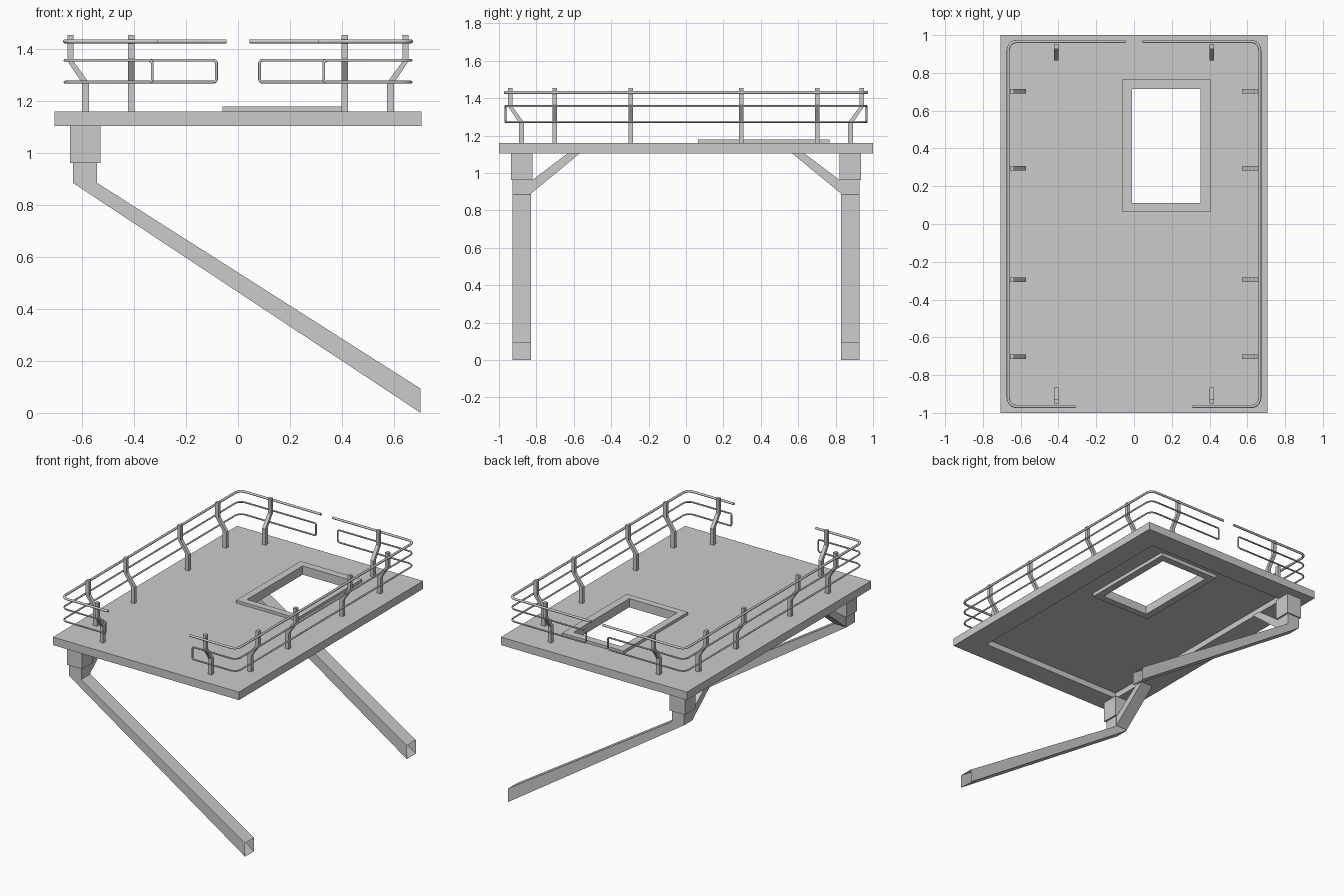
import bpy, bmesh, math
from mathutils import Vector

if "Cube" in bpy.data.objects:
    bpy.data.objects.remove(bpy.data.objects["Cube"])


def finish(name, bm):
    bmesh.ops.recalc_face_normals(bm, faces=bm.faces)
    me = bpy.data.meshes.new(name)
    bm.to_mesh(me)
    bm.free()
    ob = bpy.data.objects.new(name, me)
    bpy.context.collection.objects.link(ob)
    return ob


def rect_loft(name, rects):
    """Closed loft through rectangles (x0, x1, y0, y1, z)."""
    bm = bmesh.new()
    loops = [[bm.verts.new(c) for c in ((a, p, z), (b, p, z), (b, q, z), (a, q, z))]
             for a, b, p, q, z in rects]
    for i, l0 in enumerate(loops):
        l1 = loops[(i + 1) % len(loops)]
        for k in range(4):
            n = (k + 1) % 4
            bm.faces.new((l0[k], l0[n], l1[n], l1[k]))
    return finish(name, bm)


def prism(name, prof, lo, hi, axis, sign=1, open_side=None):
    """Extrude a profile (u, z): axis 'y' means u = x, axis 'x' means u = y.
    sign mirrors the u direction; open_side removes that side face."""
    bm = bmesh.new()

    def put(u, z, d):
        return bm.verts.new((u * sign, d, z) if axis == 'y' else (d, u * sign, z))
    a = [put(u, z, lo) for u, z in prof]
    b = [put(u, z, hi) for u, z in prof]
    bm.faces.new(a)
    bm.faces.new(b)
    for i in range(len(prof)):
        if i != open_side:
            j = (i + 1) % len(prof)
            bm.faces.new((a[i], a[j], b[j], b[i]))
    return finish(name, bm)


def rounded(pts, radii, closed):
    """Replace path corners with short arcs."""
    out, n = [], len(pts)
    P = [Vector(p) for p in pts]
    for i, p in enumerate(P):
        if not closed and i in (0, n - 1):
            out.append(p)
            continue
        s = p + (P[i - 1] - p).normalized() * radii[i]
        e = p + (P[(i + 1) % n] - p).normalized() * radii[i]
        c = s + e - p
        for k in range(6):
            t = k / 5 * math.pi / 2
            out.append(c + (s - c) * math.cos(t) + (e - c) * math.sin(t))
    return out


def tube(name, pts, r, closed=False):
    cu = bpy.data.curves.new(name, 'CURVE')
    cu.dimensions = '3D'
    cu.bevel_depth = r
    cu.bevel_resolution = 2
    cu.use_fill_caps = True
    sp = cu.splines.new('POLY')
    sp.points.add(len(pts) - 1)
    for q, p in zip(sp.points, pts):
        q.co = (*p, 1)
    sp.use_cyclic_u = closed
    ob = bpy.data.objects.new(name, cu)
    bpy.context.collection.objects.link(ob)
    bpy.ops.object.select_all(action='DESELECT')
    ob.select_set(True)
    bpy.context.view_layer.objects.active = ob
    bpy.ops.object.convert(target='MESH')
    bpy.ops.object.shade_smooth_by_angle(angle=math.radians(50))


# platform: slab with a recessed underside and a hatch hole
X, Y, IN, Z0, ZR, Z1 = 0.707, 1.0, 0.155, 1.105, 1.145, 1.16
outer = (-X, X, -Y, Y)
recess = (-X + IN, X - IN, -Y + IN, Y - IN)
hole = (-0.035, 0.38, 0.09, 0.742)
rect_loft("platform", [(*outer, Z0), (*outer, Z1), (*hole, Z1), (*hole, ZR),
                       (*recess, ZR), (*recess, Z0)])

# hatch frame: raised lip above and below, lining the hole
lip, inner = (-0.06, 0.405, 0.065, 0.767), (-0.01, 0.353, 0.112, 0.716)
rect_loft("hatch_frame", [(*lip, 1.12), (*lip, 1.18), (*inner, 1.18), (*inner, 1.12)])

# legs, sockets and braces, mirrored front/back
leg = [(-0.635, 0.97), (-0.635, 0.885), (0.703, 0.0), (0.703, 0.093),
       (-0.542, 0.885), (-0.542, 0.97)]
socket = [(-0.646, 0.962), (-0.53, 0.962), (-0.53, 1.105), (-0.646, 1.105)]
brace = [(0.85, 0.885), (0.834, 0.885), (0.565, 1.107), (0.63, 1.107), (0.82, 0.963), (0.85, 0.963)]
for s, tag in ((-1, "front"), (1, "back")):
    lo, hi = sorted((s * 0.829, s * 0.927))
    prism(tag + "_leg", leg, lo, hi, 'y', open_side=2)
    lo, hi = sorted((s * 0.82, s * 0.936))
    prism(tag + "_socket", socket, lo, hi, 'y')
    prism(tag + "_brace", brace, -0.633, -0.544, 'x', sign=s)

# cranked railing posts
post = [(0.573, 1.16), (0.60, 1.16), (0.60, 1.27), (0.657, 1.354), (0.657, 1.455),
        (0.634, 1.455), (0.634, 1.354), (0.573, 1.27)]
end_post = [(u + 0.2935, z) for u, z in post]
W = 0.012
for s, tag in ((-1, "left"), (1, "right")):
    for i, y in enumerate((-0.703, -0.295, 0.295, 0.703)):
        prism(f"{tag}_post_{i}", post, y - W, y + W, 'y', sign=s)
    for e, etag in ((-1, "front"), (1, "back")):
        prism(f"{tag}_{etag}_post", end_post, s * 0.411 - W, s * 0.411 + W, 'x', sign=e)

    # top rail and the looped lower rail
    RX, RY, R = 0.666, 0.966, 0.045
    path = [(s * 0.31, -RY), (s * RX, -RY), (s * RX, RY), (s * 0.044, RY)]
    tube(tag + "_top_rail", rounded([(*p, 1.43) for p in path], [0, R, R, 0], False), 0.008)
    path[0], path[3] = (s * 0.33, -RY), (s * 0.083, RY)
    loop = [(*p, 1.273) for p in path] + [(*p, 1.357) for p in reversed(path)]
    tube(tag + "_loop_rail", rounded(loop, [0.012, R, R, 0.012] * 2, True), 0.0055, True)
